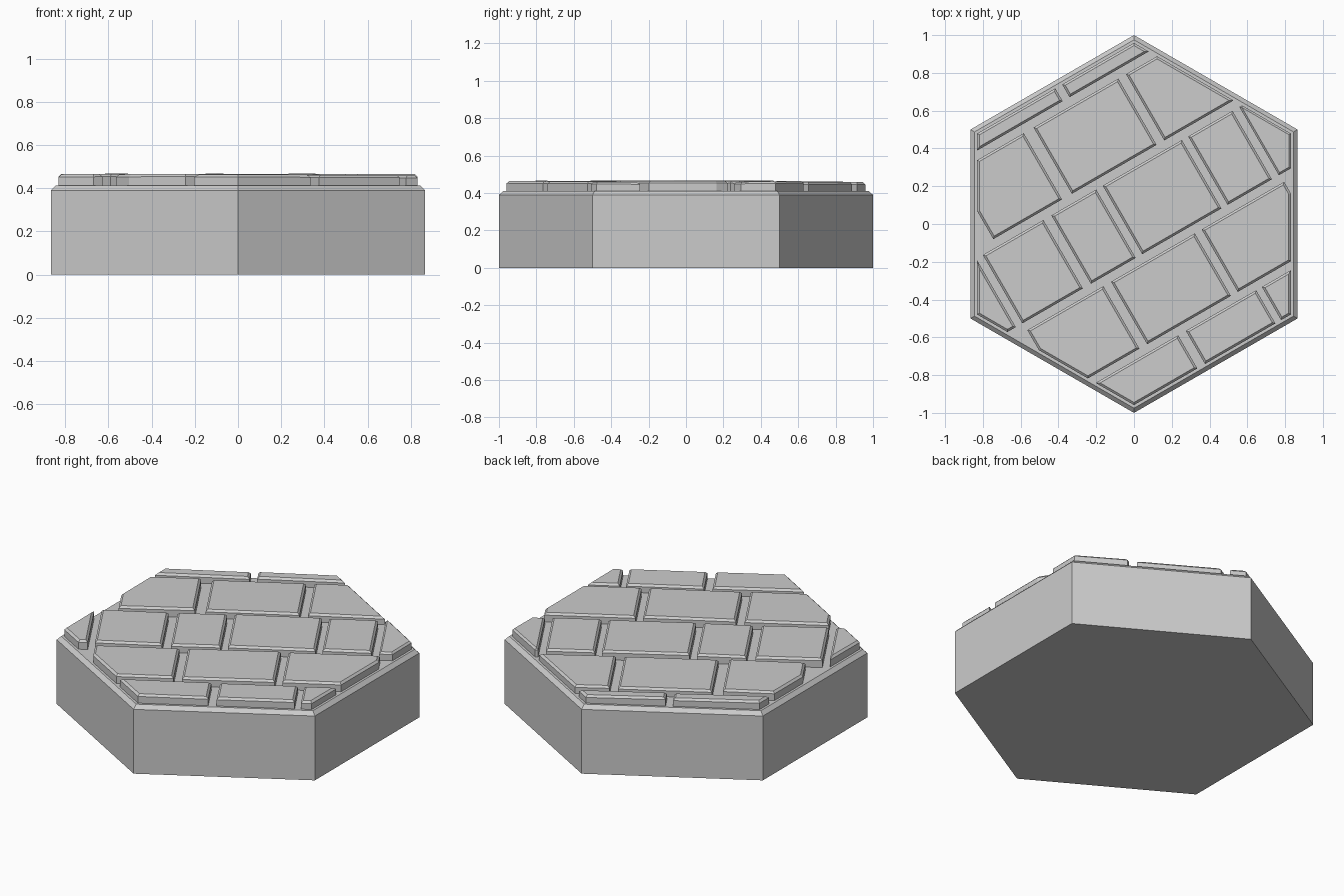
import bpy, bmesh, random
from math import cos, sin, radians
from mathutils import Vector

if "Cube" in bpy.data.objects:
    bpy.data.objects.remove(bpy.data.objects["Cube"])

random.seed(4)
CLIP = 0.83        # apothem of the paved area
FLOOR = 0.412      # top of the base
BEVEL = 0.012


def finish(name, bm):
    bmesh.ops.recalc_face_normals(bm, faces=bm.faces)
    mesh = bpy.data.meshes.new(name)
    bm.to_mesh(mesh)
    bm.free()
    obj = bpy.data.objects.new(name, mesh)
    bpy.context.collection.objects.link(obj)
    return obj


# Hexagonal base: stacked rings with a chamfered top rim
def hex_base():
    bm = bmesh.new()
    rings = []
    for r, z in ((1.0, 0.0), (1.0, 0.39), (0.975, FLOOR)):
        rings.append([bm.verts.new((r * cos(radians(30 + 60 * i)), r * sin(radians(30 + 60 * i)), z))
                      for i in range(6)])
    for low, high in zip(rings, rings[1:]):
        for i in range(6):
            j = (i + 1) % 6
            bm.faces.new((low[i], low[j], high[j], high[i]))
    bm.faces.new(rings[0][::-1])
    bm.faces.new(rings[-1])
    return finish("hex_base", bm)


# Paving stone: rectangle in the 30 degree pattern, trimmed to the hexagon, raised and bevelled
def stone(name, u0, u1, v0, v1):
    c, s = cos(radians(30)), sin(radians(30))
    bm = bmesh.new()
    bm.faces.new([bm.verts.new((c * u - s * v, s * u + c * v, FLOOR - 0.005))
                  for u, v in ((u0, v0), (u1, v0), (u1, v1), (u0, v1))])
    for i in range(6):
        n = Vector((cos(radians(60 * i)), sin(radians(60 * i)), 0))
        bmesh.ops.bisect_plane(bm, geom=bm.verts[:] + bm.edges[:] + bm.faces[:],
                               plane_co=n * CLIP, plane_no=n, clear_outer=True)
    bmesh.ops.remove_doubles(bm, verts=bm.verts, dist=0.004)
    out = bmesh.ops.extrude_face_region(bm, geom=bm.faces[:], use_keep_orig=True)
    top = [e for e in out["geom"] if isinstance(e, bmesh.types.BMVert)]
    mid = sum((v.co for v in top), Vector()) / len(top)
    height = random.uniform(0.459, 0.466)
    tx, ty = random.uniform(-0.01, 0.01), random.uniform(-0.01, 0.01)
    for v in top:
        v.co.z = height + tx * (v.co.x - mid.x) + ty * (v.co.y - mid.y)
    rim = [e for e in bm.edges if all(v in top for v in e.verts)]
    bmesh.ops.bevel(bm, geom=rim, offset=BEVEL, offset_type='OFFSET', segments=1,
                    profile=0.5, affect='EDGES', clamp_overlap=True)
    return finish(name, bm)


hex_base()

# Courses of stones: (v range, u ranges along the course)
courses = [
    ((0.752, 0.9), [(-1.1, -0.002), (0.04, 1.1)]),
    ((0.303, 0.708), [(-0.685, -0.265), (-0.205, 0.313), (0.36, 1.1)]),
    ((-0.16, 0.258), [(-1.1, -0.815), (-0.775, -0.405), (-0.356, -0.082),
                      (-0.042, 0.442), (0.48, 0.751), (0.793, 1.1)]),
    ((-0.586, -0.204), [(-0.77, -0.305), (-0.258, 0.254), (0.296, 0.80)]),
    ((-0.9, -0.627), [(-1.1, -0.092), (-0.045, 0.385), (0.42, 1.1)]),
]
for row, ((v0, v1), spans) in enumerate(courses, 1):
    for col, (u0, u1) in enumerate(spans, 1):
        stone(f"paving_stone_{row}_{col}", u0, u1, v0, v1)
